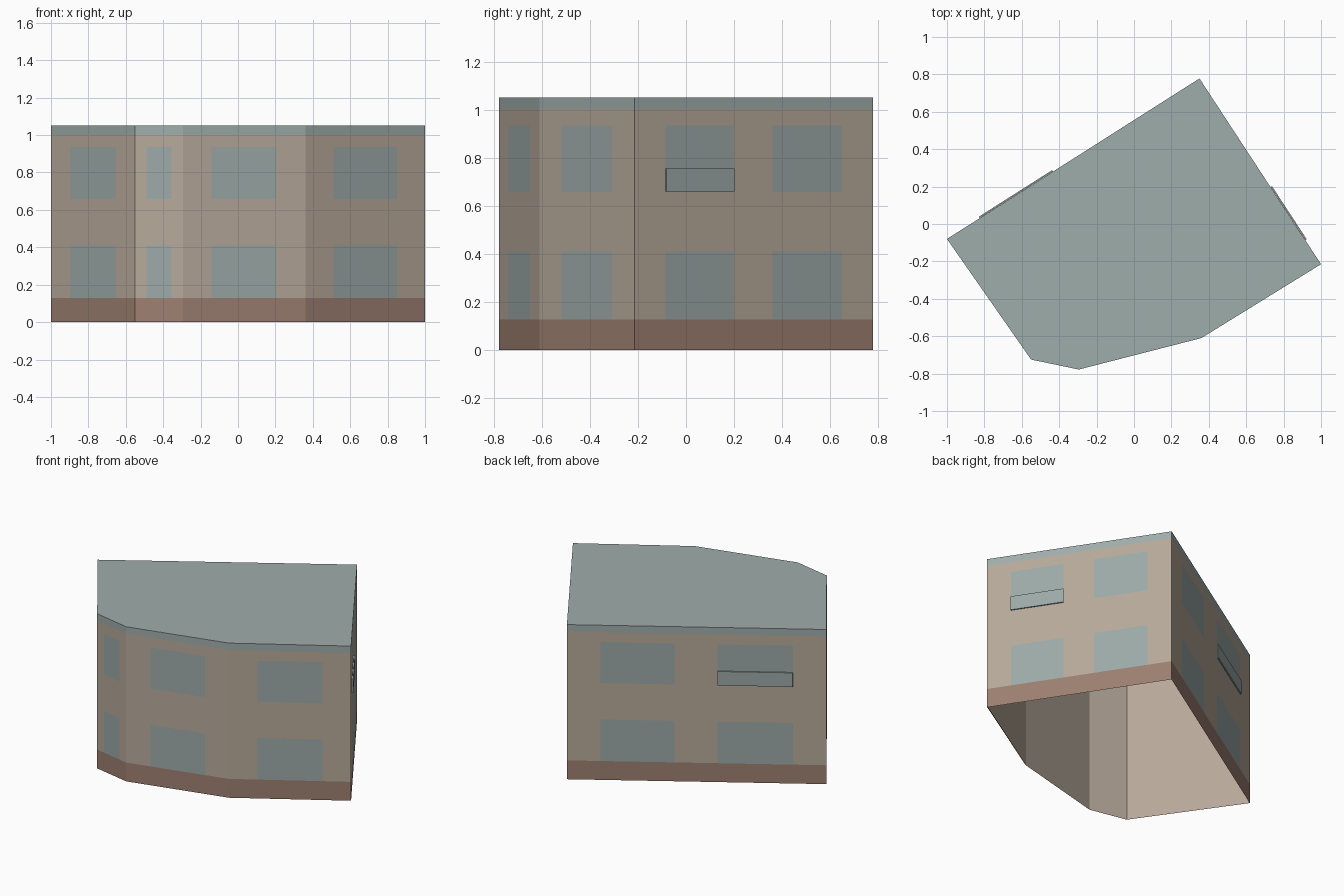
import bpy
import bmesh
from mathutils import Vector

cube = bpy.data.objects.get("Cube")
if cube:
    bpy.data.objects.remove(cube, do_unlink=True)


def material(name, rgb):
    m = bpy.data.materials.new(name)
    m.use_nodes = True
    m.diffuse_color = (*rgb, 1)
    m.node_tree.nodes["Principled BSDF"].inputs["Base Color"].default_value = (*rgb, 1)
    return m


WALL, PLINTH, GLASS, ROOF = range(4)
materials = [
    material("beige render", (0.47, 0.395, 0.323)),
    material("brown plinth", (0.335, 0.212, 0.165)),
    material("grey glass", (0.335, 0.40, 0.39)),
    material("grey roof", (0.342, 0.418, 0.407)),
]

# Footprint corners, counter-clockwise from the west corner
corners = [Vector(p) for p in ((-1, -0.08), (-0.55, -0.725), (-0.295, -0.778),
                               (0.36, -0.61), (1, -0.215), (0.35, 0.778))]
HEIGHT = 1.05
ONE_WINDOW = [0, 0.235, 0.765, 1]
TWO_WINDOWS = [0, 0.13, 0.415, 0.58, 0.87, 1]
columns = [ONE_WINDOW] * 4 + [TWO_WINDOWS] * 2
levels = [0, 0.128, 0.41, 0.657, 0.935, 1.003, HEIGHT]


def finish(bm, name):
    mesh = bpy.data.meshes.new(name)
    bm.to_mesh(mesh)
    bm.free()
    for m in materials:
        mesh.materials.append(m)
    obj = bpy.data.objects.new(name, mesh)
    bpy.context.collection.objects.link(obj)
    return obj


def side(i):
    return corners[i], corners[(i + 1) % len(corners)]


def point(i, u, z, out=0.0):
    a, b = side(i)
    d = (b - a).normalized()
    p = a.lerp(b, u) + Vector((d.y, -d.x)) * out
    return (p.x, p.y, z)


def cell_material(col, row):
    if row == 0:
        return PLINTH
    if row == 5:
        return ROOF
    return GLASS if col % 2 and row in (1, 3) else WALL


# Facade walls, cut into plinth, window and parapet faces
bm = bmesh.new()
for i, us in enumerate(columns):
    for c, (u0, u1) in enumerate(zip(us, us[1:])):
        for r, (z0, z1) in enumerate(zip(levels, levels[1:])):
            quad = [point(i, u0, z0), point(i, u1, z0), point(i, u1, z1), point(i, u0, z1)]
            f = bm.faces.new([bm.verts.new(p) for p in quad])
            f.material_index = cell_material(c, r)
bmesh.ops.remove_doubles(bm, verts=bm.verts, dist=0.0005)
finish(bm, "facade_walls")

# Flat roof
bm = bmesh.new()
bm.faces.new([bm.verts.new((p.x, p.y, HEIGHT)) for p in corners]).material_index = ROOF
finish(bm, "flat_roof")

# Plain lining inside, open at the bottom
bm = bmesh.new()
shrink = 0.995
low = [bm.verts.new((p.x * shrink, p.y * shrink, 0)) for p in corners]
top = [bm.verts.new((p.x * shrink, p.y * shrink, HEIGHT - 0.004)) for p in corners]
for i in range(len(corners)):
    j = (i + 1) % len(corners)
    bm.faces.new((low[j], low[i], top[i], top[j]))
bm.faces.new(top[::-1])
finish(bm, "inner_lining")


# Thin glass guards in front of two upper windows
def window_guard(name, i, u0, u1):
    bm = bmesh.new()
    rings = [[bm.verts.new(point(i, u, z, out))
              for u, z in ((u0, 0.66), (u1, 0.66), (u1, 0.755), (u0, 0.755))]
             for out in (0.001, 0.009)]
    back, front = rings
    bm.faces.new(front)
    bm.faces.new(back[::-1])
    for k in range(4):
        n = (k + 1) % 4
        bm.faces.new((back[k], back[n], front[n], front[k]))
    for f in bm.faces:
        f.material_index = GLASS
    finish(bm, name)


window_guard("left_window_guard", 4, *TWO_WINDOWS[1:3])
window_guard("back_window_guard", 5, *TWO_WINDOWS[3:5])
